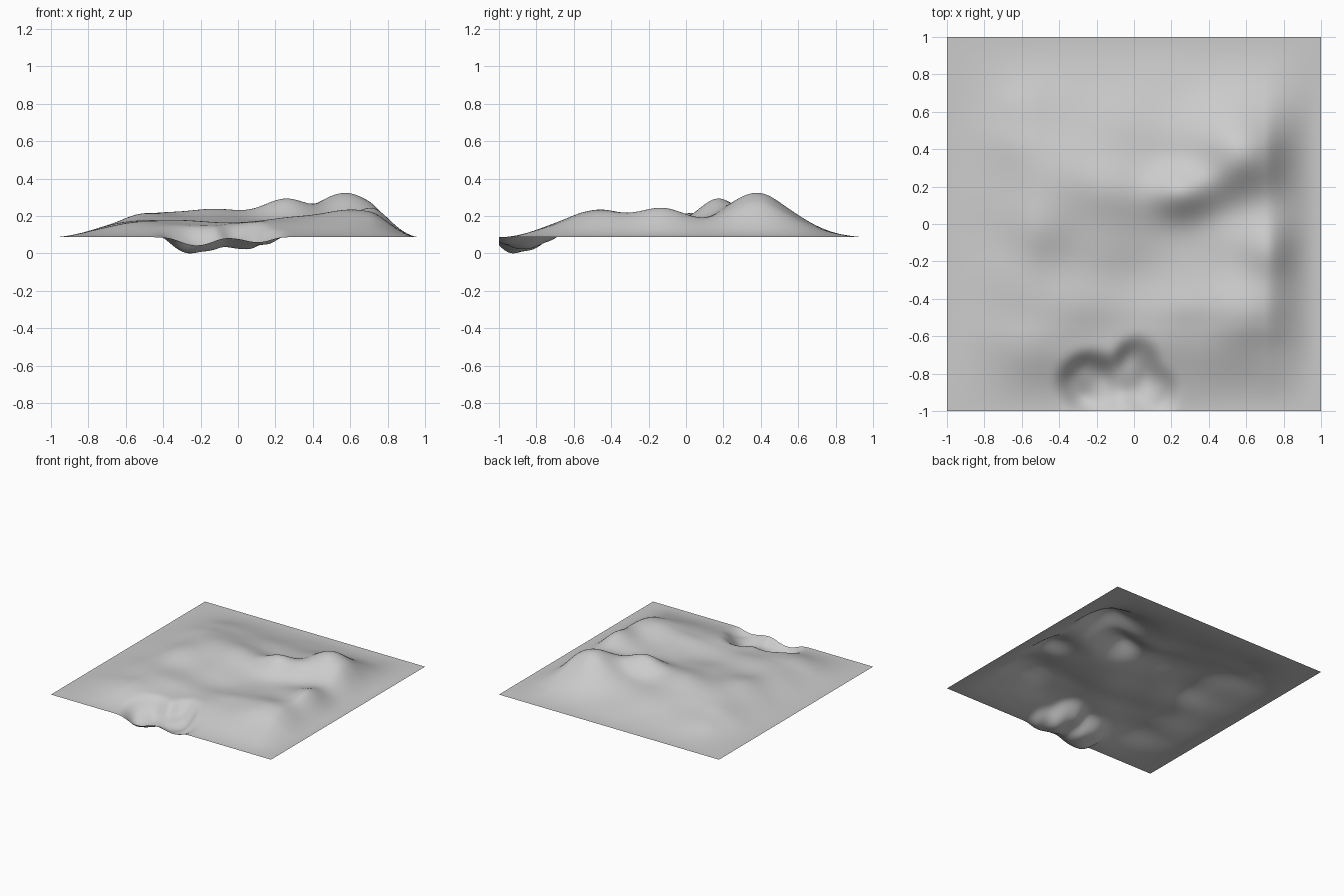
import bpy
import math

cube = bpy.data.objects.get("Cube")
if cube:
    bpy.data.objects.remove(cube, do_unlink=True)

GROUND = 0.09    # level of the outer rim
PLATEAU = 0.09   # rise of the tableland above the rim
PIT_DEPTH = 0.101

# Hills and hollows: x, y, radius x, radius y, height
hills = [
    (0.58, 0.38, 0.2, 0.19, 0.14),
    (0.5, 0.6, 0.25, 0.15, 0.04),
    (0.45, 0.25, 0.14, 0.12, 0.02),
    (0.26, 0.17, 0.17, 0.13, 0.11),
    (-0.12, 0.18, 0.2, 0.2, 0.06),
    (-0.45, 0.2, 0.2, 0.25, 0.035),
    (0.72, -0.14, 0.15, 0.17, 0.07),
    (0.58, -0.47, 0.22, 0.17, 0.055),
    (0.28, -0.45, 0.15, 0.1, 0.015),
    (-0.5, -0.05, 0.15, 0.15, 0.015),
    (-0.65, 0.66, 0.12, 0.1, 0.015),
    (0.5, 0.05, 0.15, 0.12, -0.02),
    (0.05, -0.25, 0.3, 0.15, -0.02),
    (-0.1, -0.58, 0.3, 0.12, -0.02),
]

# Lobes of the front pit: x, y, radius x, radius y, strength
pits = [
    (-0.22, -0.86, 0.16, 0.15, 1.0),
    (0.01, -0.8, 0.12, 0.16, 0.85),
    (0.11, -0.9, 0.11, 0.12, 0.45),
]


def smooth(a, b, v):
    t = min(max((v - a) / (b - a), 0), 1)
    return t * t * (3 - 2 * t)


def bump(x, y, lobe, power):
    cx, cy, rx, ry, h = lobe
    r2 = ((x - cx) / rx) ** 2 + ((y - cy) / ry) ** 2
    return h * math.exp(-r2 ** power)


def height(x, y):
    # Rim falloff: steep on the left side, gentle on the right and back
    rim = (smooth(-1, -0.5, x) * smooth(0.98, 0.7, x)
           * smooth(-1, -0.55, y) * smooth(0.98, 0.4, y))
    rise = PLATEAU + sum(bump(x, y, h, 1) for h in hills)
    rise += 0.006 * math.sin(9 * x + 4 * y) * math.sin(13 * y - 3 * x)
    # Merged lobes keep the pit rounded
    solid = 1
    for lobe in pits:
        solid *= 1 - bump(x, y, lobe, 2)
    pit = 1 - solid
    ripple = 0.008 * (1 + math.sin(28 * x) * math.sin(25 * y))
    return GROUND + rim * rise - pit * (PIT_DEPTH - ripple)


# Terrain sheet
bpy.ops.mesh.primitive_grid_add(x_subdivisions=128, y_subdivisions=128, size=2)
terrain = bpy.context.object
terrain.name = terrain.data.name = "terrain"
for v in terrain.data.vertices:
    v.co.z = height(v.co.x, v.co.y)
lowest = min(v.co.z for v in terrain.data.vertices)
for v in terrain.data.vertices:
    v.co.z -= lowest
bpy.ops.object.shade_smooth()

# Plain grey material
grey = bpy.data.materials.new("mid_grey")
grey.use_nodes = True
color = (0.6, 0.6, 0.6, 1)
grey.diffuse_color = color
grey.node_tree.nodes["Principled BSDF"].inputs["Base Color"].default_value = color
terrain.data.materials.append(grey)
